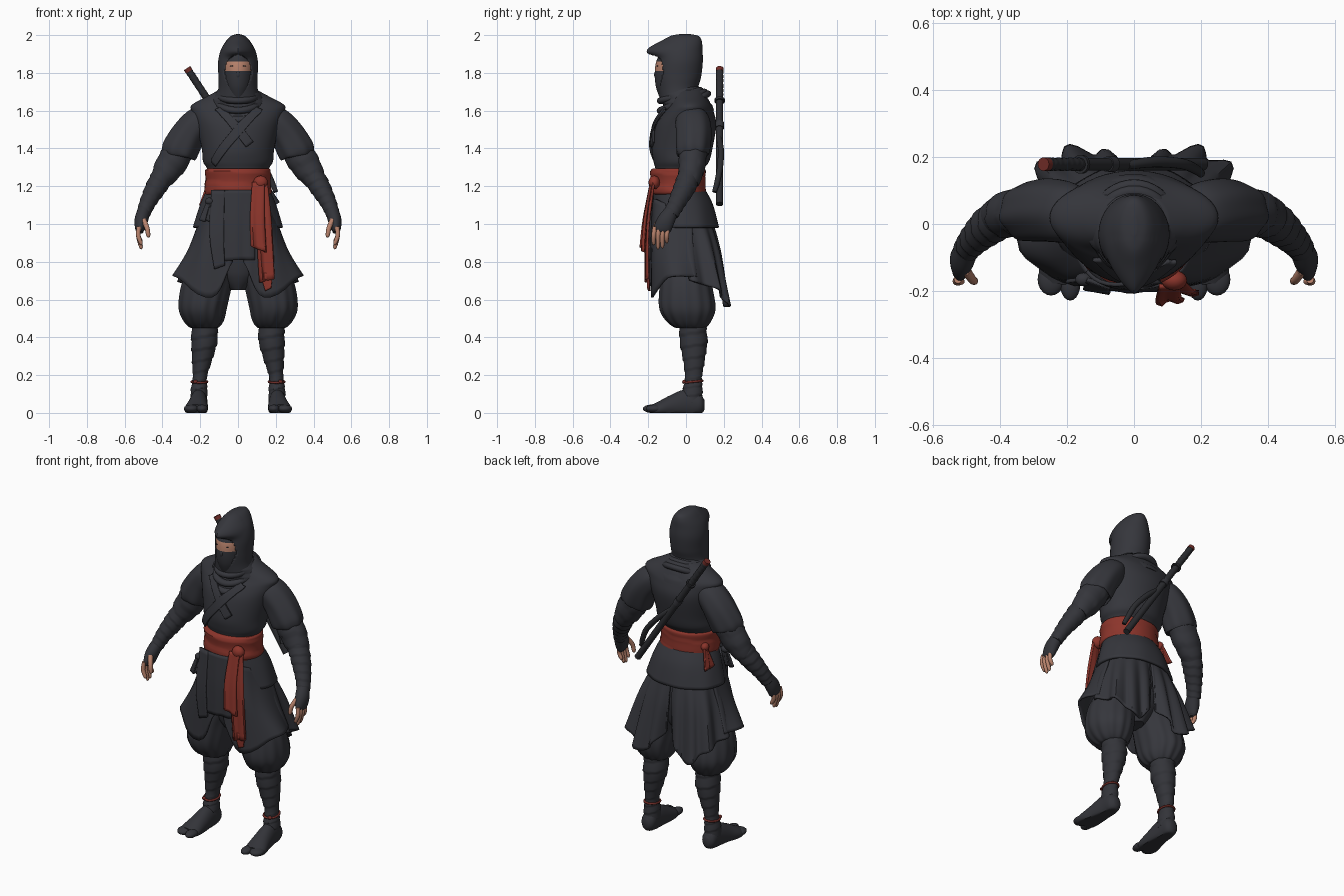
import bpy, bmesh, math
from mathutils import Vector

cube = bpy.data.objects.get("Cube")
if cube:
    bpy.data.objects.remove(cube)


def material(name, rgb):
    m = bpy.data.materials.new(name)
    m.use_nodes = True
    m.diffuse_color = (*rgb, 1)
    m.node_tree.nodes["Principled BSDF"].inputs["Base Color"].default_value = (*rgb, 1)
    m.node_tree.nodes["Principled BSDF"].inputs["Roughness"].default_value = .8
    return m


cloth = material("charcoal_cloth", (.036, .037, .045))
wrap = material("dark_wrap", (.033, .034, .041))
lacquer = material("black_lacquer", (.024, .025, .029))
red = material("red_sash", (.26, .035, .024))
cord = material("dark_red_cord", (.16, .025, .02))
skin = material("skin", (.48, .225, .15))


def spline(rows, k):
    """Smooth curve through rows of numbers, k steps per span."""
    out = []
    for i in range(len(rows) - 1):
        a, b, c, d = rows[max(i - 1, 0)], rows[i], rows[i + 1], rows[min(i + 2, len(rows) - 1)]
        for j in range(k):
            t = j / k
            out.append(tuple(q + t * (r - p + t * (2*p - 5*q + 4*r - s + t * (3*(q - r) + s - p))) / 2
                             for p, q, r, s in zip(a, b, c, d)))
    return out + [tuple(rows[-1])]


def finish(bm, name, mat, thick=0):
    bmesh.ops.recalc_face_normals(bm, faces=bm.faces)
    mesh = bpy.data.meshes.new(name)
    bm.to_mesh(mesh)
    bm.free()
    mesh.materials.append(mat)
    for p in mesh.polygons:
        p.use_smooth = True
    mesh.set_sharp_from_angle(angle=math.radians(45))
    obj = bpy.data.objects.new(name, mesh)
    bpy.context.collection.objects.link(obj)
    if thick:
        mod = obj.modifiers.new("thickness", "SOLIDIFY")
        mod.thickness, mod.offset = thick, 0
    return obj


def tube(name, rows, mat, ref=(0, 1, 0), flat=False, n=32, k=5, folds=0, amp=0, ribs=0, rib=.1, caps=True, edit=None, thick=0):
    """Loft of ellipses; each row is x, y, z, radius across, radius along ref."""
    rows = spline(rows, k)
    bm, rings, last = bmesh.new(), [], len(rows) - 1
    for i, r in enumerate(rows):
        t = (Vector(rows[min(i + 1, last)][:3]) - Vector(rows[max(i - 1, 0)][:3])).normalized()
        v = Vector(ref) if flat else (Vector(ref) - t * t.dot(Vector(ref))).normalized()
        u = Vector((1, 0, 0)) if flat else v.cross(t)
        ring = []
        for j in range(n):
            a, f = math.tau * j / n, i / last
            s = 1 + amp * f * math.cos(folds * a + 2 * f)
            if ribs:
                s += rib * ((ribs * f + j / n) % 1)
            ring.append(bm.verts.new(Vector(r[:3]) + s * (u * r[3] * math.cos(a) + v * r[4] * math.sin(a))))
        rings.append(ring)
    for p, q in zip(rings, rings[1:]):
        for j in range(n):
            bm.faces.new((p[j], p[j - 1], q[j - 1], q[j]))
    if caps:
        bm.faces.new(rings[0])
        bm.faces.new(rings[-1])
    if edit:
        edit(bm)
    return finish(bm, name, mat, thick)


def panel(name, rows, mat, ripple=0, waves=3, thick=.012, k=6):
    """Sheet of cloth through rows of points, with outward ripples."""
    across = [spline(r, k) for r in rows]
    grid = list(zip(*[spline(col, k) for col in zip(*across)]))
    bm, verts = bmesh.new(), []
    for i, row in enumerate(grid):
        line = []
        for j, p in enumerate(row):
            p = Vector(p)
            out = Vector((p.x, p.y, 0)).normalized()
            line.append(bm.verts.new(p + out * ripple * i / len(grid) * math.sin(math.tau * waves * j / len(row))))
        verts.append(line)
    for p, q in zip(verts, verts[1:]):
        for j in range(len(p) - 1):
            bm.faces.new((p[j], p[j + 1], q[j + 1], q[j]))
    return finish(bm, name, mat, thick)


def ball(name, loc, size, mat):
    bm = bmesh.new()
    bmesh.ops.create_uvsphere(bm, u_segments=20, v_segments=12, radius=1)
    for v in bm.verts:
        v.co = Vector(loc) + v.co * Vector(size)
    return finish(bm, name, mat)


def band(name, loc, rx, ry, r, mat, tilt=0):
    """Closed ring of cloth or cord."""
    bpy.ops.mesh.primitive_torus_add(location=loc, rotation=(tilt, 0, 0), major_segments=40, minor_segments=12,
                                     major_radius=rx, minor_radius=r)
    obj = bpy.context.object
    obj.name, obj.scale = name, (1, ry / rx, 1)
    obj.data.materials.append(mat)
    bpy.ops.object.shade_smooth()


def stack(rows):
    """Rows of y, z, radius x, radius y centred on x = 0."""
    return [(0, *r) for r in rows]


# Torso, skirt of the jacket and sash
torso = tube("jacket_body", stack([(-.035, 1.16, .155, .12), (-.035, 1.28, .16, .125), (-.025, 1.33, .185, .147),
             (-.02, 1.4, .192, .16), (0, 1.52, .22, .16), (.013, 1.59, .243, .135), (.02, 1.63, .245, .112),
             (.015, 1.675, .165, .095), (.01, 1.71, .1, .085)]), cloth, flat=True, n=48)
tube("jacket_skirt", stack([(-.035, 1.18, .16, .13), (-.015, 1.1, .195, .152), (0, .98, .232, .17)]),
     cloth, flat=True, n=60, folds=9, amp=.01, caps=False, thick=.014)
tube("waist_sash", stack([(-.042, 1.155, .165, .135), (-.042, 1.17, .175, .146), (-.042, 1.23, .17, .142),
     (-.042, 1.28, .172, .145), (-.042, 1.295, .16, .13)]), red, flat=True, n=48, ribs=3, rib=.03)
tube("hips", stack([(-.01, 1.1, .17, .13), (0, .9, .19, .14), (0, .76, .14, .12), (0, .7, .09, .1), (0, .65, .04, .07)]),
     cloth, flat=True)

# Crossed lapels pressed onto the chest
for name, a, b, lift in (("under_lapel", (-.12, 1.66), (.06, 1.42), .008), ("over_lapel", (.13, 1.65), (-.15, 1.31), .014)):
    side_step = Vector((b[1] - a[1], a[0] - b[0])).normalized() * .024
    edges = [[(p[0] + w * side_step.x, -.17, p[1] + w * side_step.y) for w in (-1, 0, 1)] for p in (a, b)]
    strip = panel(name, edges, cloth, thick=0, k=14)
    mod = strip.modifiers.new("press", "SHRINKWRAP")
    mod.target, mod.offset = torso, lift
    mod.wrap_method, mod.wrap_mode = "NEAREST_SURFACEPOINT", "OUTSIDE_SURFACE"
    mod = strip.modifiers.new("thickness", "SOLIDIFY")
    mod.thickness, mod.offset = .012, 0

# Cowl, sagging at the front
tube("cowl", stack([(.012, 1.6, .165, .135), (.003, 1.65, .148, .12), (-.02, 1.69, .116, .11), (-.035, 1.73, .09, .1)]),
     cloth, flat=True, n=48, ribs=3, rib=.05)
for i, (y, z, rx, ry, tilt) in enumerate(((-.012, 1.62, .12, .142, .5), (-.02, 1.65, .11, .125, .4),
                                          (-.03, 1.68, .098, .108, .25))):
    band(f"cowl_fold_{i + 1}", (0, y, z), rx, ry, .018, cloth, tilt)

# Masked head with a bare strip at the eyes
head = tube("head_and_mask", stack([(-.05, 1.67, .055, .09), (-.06, 1.73, .075, .1), (-.055, 1.8, .083, .11),
            (-.05, 1.87, .083, .104), (-.03, 1.94, .06, .08)]), wrap, flat=True, n=40, k=8)
head.data.materials.append(skin)
for p in head.data.polygons:
    p.material_index = int(1.812 < p.center.z < 1.864 and p.center.y < -.06)
ball("masked_nose", (0, -.153, 1.79), (.013, .016, .022), wrap)
for s, side in ((1, "left"), (-1, "right")):
    ball(f"{side}_eye", (s * .03, -.151, 1.836), (.012, .006, .004), lacquer)


def shape_hood(bm):
    """Pull out the peak, then open the face."""
    for v in bm.verts:
        if v.co.y < -.04:
            drop = (v.co.z - 1.915) / (.05 if v.co.z > 1.915 else .025)
            v.co.y -= .064 * max(0, 1 - abs(v.co.x) / .085) * math.exp(-drop * drop)
    hole = [f for f in bm.faces for c in [f.calc_center_median()]
            if c.y < -.07 and (c.x / .068) ** 2 + ((c.z - 1.805) / .095) ** 2 < 1]
    bmesh.ops.delete(bm, geom=hole, context="FACES")


tube("hood", stack([(-.02, 1.64, .12, .11), (-.04, 1.71, .1, .1), (-.037, 1.78, .099, .112), (-.03, 1.86, .1, .114),
     (-.028, 1.92, .086, .11), (-.013, 1.965, .06, .092), (-.005, 1.99, .036, .07), (-.005, 2, .008, .03)]),
     cloth, flat=True, n=72, k=9, edit=shape_hood, thick=.01)


def flatten_sole(bm):
    for v in bm.verts:
        v.co.z = max(v.co.z, 0)


# Arms, legs and skirt panels on both sides
for s, side in ((1, "left"), (-1, "right")):
    def sided(rows):
        return [(s * r[0], *r[1:]) for r in rows]

    # Short sleeve over a long wrapped sleeve
    tube(f"{side}_short_sleeve", sided([(.15, .03, 1.58, .05, .07), (.2, .035, 1.545, .08, .09), (.26, .04, 1.475, .09, .094),
         (.31, .035, 1.385, .096, .088), (.318, .035, 1.365, .078, .075)]), cloth, n=48, folds=7, amp=.04)
    tube(f"{side}_elbow_sleeve", sided([(.29, .04, 1.42, .07, .07), (.34, .035, 1.34, .078, .07), (.385, .025, 1.27, .068, .063),
         (.415, .01, 1.22, .05, .055)]), cloth, n=48, ribs=3, rib=.08)
    tube(f"{side}_forearm_wrap", sided([(.37, .03, 1.3, .055, .055), (.425, 0, 1.21, .054, .056), (.475, -.045, 1.12, .042, .045),
         (.503, -.08, 1.05, .034, .038)]), wrap, k=14, ribs=7)
    tube(f"{side}_glove", sided([(.498, -.075, 1.07, .034, .036), (.512, -.105, 1.02, .036, .046), (.518, -.125, .975, .026, .046),
         (.516, -.13, .955, .015, .036)]), wrap)
    for i, low in enumerate((.89, .87, .875, .9)):
        y = -.165 + i * .023
        tube(f"{side}_finger_{i + 1}", sided([(.524, y, .985, .012, .012), (.528, y - .006, .94, .012, .012),
             (.514, y - .006, low + .01, .01, .01), (.508, y - .004, low, .004, .004)]), skin, n=12)
    tube(f"{side}_thumb", sided([(.5, -.14, 1.02, .015, .015), (.482, -.165, .98, .013, .013), (.475, -.17, .94, .011, .011),
         (.475, -.168, .93, .004, .004)]), skin, n=12)

    # Baggy trousers, wrapped shins and split-toe shoes
    tube(f"{side}_trouser_leg", sided([(.09, 0, .95, .09, .11), (.12, 0, .8, .125, .13), (.165, 0, .68, .134, .138),
         (.187, .008, .56, .127, .148), (.183, .015, .49, .106, .12), (.178, .025, .45, .07, .075), (.178, .03, .47, .04, .04)]),
         cloth, flat=True, n=72, folds=13, amp=.045)
    tube(f"{side}_shin_wrap", sided([(.177, .035, .48, .064, .066), (.178, .04, .38, .066, .07), (.19, .042, .28, .051, .055),
         (.202, .04, .19, .036, .043), (.206, .035, .12, .042, .05), (.207, .03, .05, .042, .055)]), wrap, flat=True, k=12, ribs=8)
    band(f"{side}_ankle_cord", (s * .204, .037, .165), .041, .05, .006, cord, .1)
    ball(f"{side}_ankle_knot", (s * .225, -.01, .165), (.012, .01, .01), cord)
    tube(f"{side}_shoe", sided([(.207, .098, .045, .02, .025), (.207, .075, .045, .042, .055), (.208, .01, .05, .046, .075),
         (.213, -.07, .035, .054, .06), (.222, -.14, .02, .062, .04), (.226, -.175, .015, .05, .03)]),
         wrap, ref=(0, 0, 1), edit=flatten_sole)
    for toe, x, y, w in (("big_toe", .19, -.18, .03), ("outer_toes", .247, -.165, .04)):
        ball(f"{side}_{toe}", (s * x, y, .022), (w, .048, .022), wrap)

    # Outer skirt, a front and a back sheet that overlap at the hip
    panel(f"{side}_front_skirt", [sided(r) for r in (
        [(.04, -.17, 1.13), (.12, -.155, 1.13), (.165, -.08, 1.1), (.175, .03, 1.1)],
        [(.03, -.18, .92), (.14, -.176, .9), (.235, -.11, .88), (.25, .04, .88)],
        [(.03, -.18, .8), (.14, -.182, .61), (.325, -.1, .715), (.31, .06, .72)])], cloth, ripple=.01)
    panel(f"{side}_back_skirt", [sided(r) for r in (
        [(.19, -.01, 1.02), (.165, .08, 1.02), (.09, .125, 1.02), (.01, .135, 1.02)],
        [(.25, 0, .86), (.22, .125, .86), (.12, .17, .85), (.01, .165, .86)],
        [(.3, .02, .7), (.27, .17, .65), (.15, .22, .56), (.02, .175, .69)])], cloth, ripple=.022, waves=4, k=9)

# Hanging front flaps and the small tie at the right hip
panel("front_flap", [[(-.1, -.18, 1.18), (0, -.19, 1.18), (.08, -.18, 1.18)], [(-.105, -.19, 1), (0, -.2, 1), (.085, -.19, 1)],
      [(-.115, -.19, .8), (0, -.197, .81), (.09, -.19, .81)]], cloth, ripple=.004)
panel("narrow_flap", [[(-.14, -.165, 1.18), (-.07, -.19, 1.18)], [(-.15, -.19, .95), (-.075, -.205, .95)],
      [(-.125, -.195, .76), (-.07, -.2, .78)]], cloth)
ball("hip_tie_knot", (-.15, -.165, 1.12), (.025, .02, .02), wrap)
for i, x in enumerate((-.19, -.16)):
    panel(f"hip_tie_end_{i + 1}", [[(-.16, -.165, 1.13), (-.14, -.175, 1.13)], [(x - .015, -.17, 1.02), (x + .015, -.18, 1.01)]], wrap)

# Sash knot with long front tails and a bow on the right hip
ball("sash_knot", (.12, -.168, 1.22), (.038, .03, .036), red)
panel("sash_tail_short", [[(.075, -.185, 1.22), (.14, -.185, 1.22)], [(.065, -.22, 1.03), (.14, -.215, 1.03)],
      [(.07, -.235, .88), (.15, -.225, .85)]], red, ripple=.008, waves=2)
panel("sash_tail_long", [[(.11, -.18, 1.22), (.155, -.17, 1.22)], [(.1, -.205, .98), (.18, -.2, .98)],
      [(.115, -.205, .69), (.195, -.205, .71)]], red, ripple=.012, waves=2)
panel("sash_tail_tip", [[(.115, -.2, .74), (.185, -.2, .74)], [(.145, -.195, .645), (.175, -.2, .66)]], red)
ball("hip_bow_knot", (-.155, .035, 1.21), (.022, .026, .024), red)
for i, y in enumerate((.03, .075)):
    panel(f"hip_bow_end_{i + 1}", [[(-.16, .03, 1.21), (-.16, .055, 1.21)], [(-.2, y - .018, 1.1), (-.195, y + .018, 1.09)]], red)

# Sword slung across the back
top, tip = Vector((-.27, .178, 1.825)), Vector((.205, .178, 1.105))


def along(name, a, b, r, mat, **more):
    tube(name, [(*top.lerp(tip, f), r, r) for f in (a, b)], mat, n=20, **more)


along("sword_pommel", 0, .025, .02, cord)
along("sword_grip", .025, .23, .018, lacquer, k=24, ribs=7, rib=.15)
along("sword_guard", .23, .245, .028, lacquer)
along("sword_sheath", .245, 1, .019, lacquer)
along("sheath_collar", .4, .44, .023, wrap)
tube("sheath_cord", [(-.02, .175, 1.46, .013, .013), (.06, .185, 1.39, .016, .016), (.14, .18, 1.3, .016, .016),
     (.18, .165, 1.22, .015, .015), (.2, .15, 1.17, .012, .012)], lacquer, n=16)
